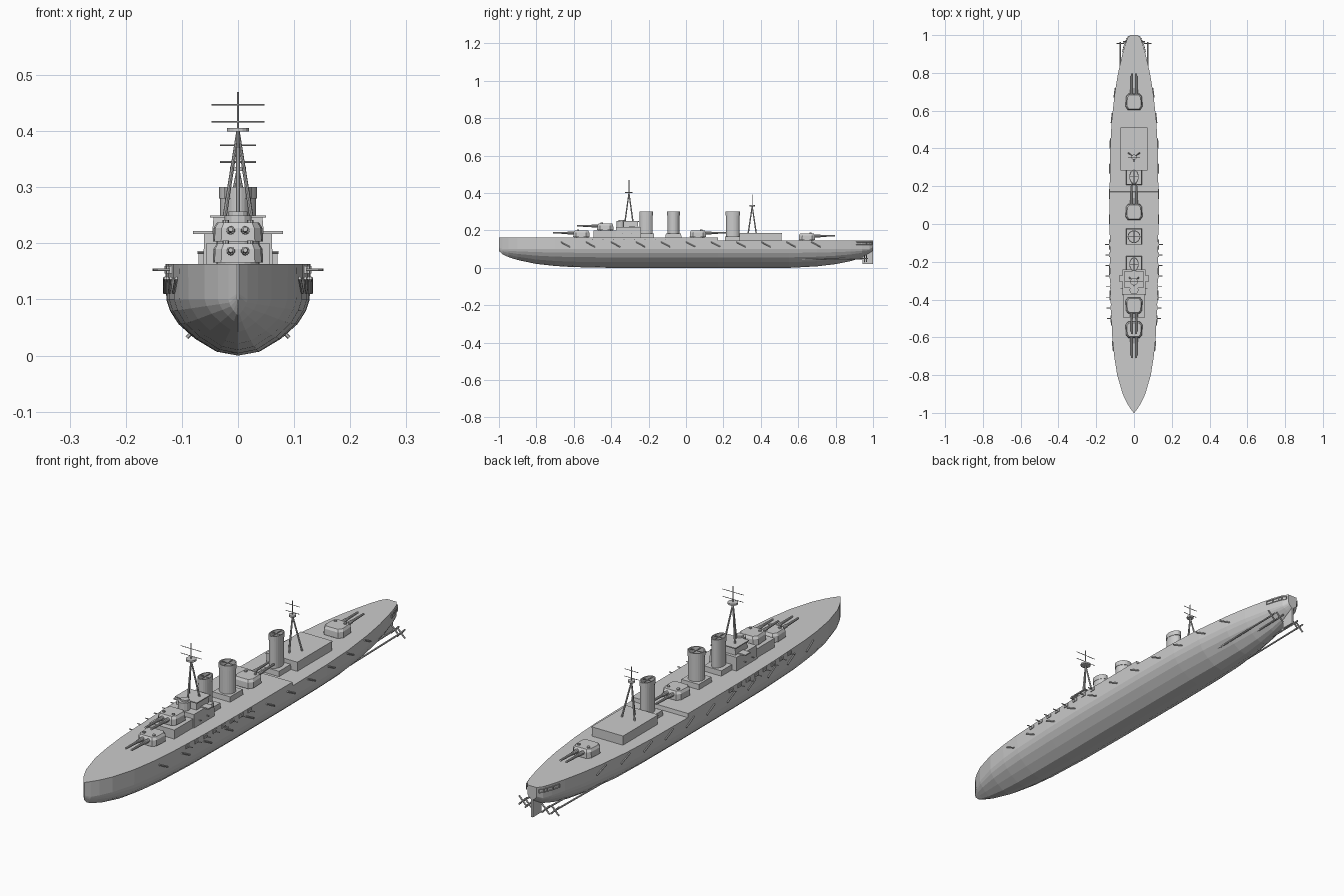
import bpy, bmesh, math
from mathutils import Vector

if "Cube" in bpy.data.objects:
    bpy.data.objects.remove(bpy.data.objects["Cube"])

def finish(bm, name):
    bmesh.ops.recalc_face_normals(bm, faces=bm.faces[:])
    me = bpy.data.meshes.new(name)
    bm.to_mesh(me)
    bm.free()
    ob = bpy.data.objects.new(name, me)
    bpy.context.collection.objects.link(ob)
    return ob

def loft(name, rings, cap=True):
    bm = bmesh.new()
    vs = [[bm.verts.new(p) for p in r] for r in rings]
    n = len(rings[0])
    for a, b in zip(vs, vs[1:]):
        for i in range(n):
            bm.faces.new((a[i], a[(i + 1) % n], b[(i + 1) % n], b[i]))
    if cap:
        bm.faces.new(vs[0])
        bm.faces.new(vs[-1])
    return finish(bm, name)

def prism(name, outline, c, z0, z1, top=1.0):
    return loft(name, [[(c[0] + x * s, c[1] + y * s, z) for x, y in outline]
                       for z, s in ((z0, 1), (z1, top))])

def box(name, x0, x1, y0, y1, z0, z1, top=1.0):
    hx, hy = (x1 - x0) / 2, (y1 - y0) / 2
    return prism(name, [(-hx, -hy), (hx, -hy), (hx, hy), (-hx, hy)],
                 ((x0 + x1) / 2, (y0 + y1) / 2), z0, z1, top)

def ellipse(rx, ry, n=20):
    return [(rx * math.cos(2 * math.pi * i / n), ry * math.sin(2 * math.pi * i / n)) for i in range(n)]

def rod(name, a, b, r, r2=None, n=8):
    a, b = Vector(a), Vector(b)
    d = b - a
    m = d.to_track_quat('Z', 'Y').to_matrix().to_4x4()
    m.translation = (a + b) / 2
    bm = bmesh.new()
    bmesh.ops.create_cone(bm, cap_ends=True, segments=n, radius1=r,
                          radius2=r if r2 is None else r2, depth=d.length, matrix=m)
    return finish(bm, name)

# Hull: stations of (y, half width, keel height)
ST = [(-1, .002, .09), (-.98, .017, .072), (-.95, .036, .058), (-.9, .06, .042), (-.8, .089, .021),
      (-.7, .105, .01), (-.6, .115, .004), (-.4, .124, 0), (-.2, .128, 0), (.17, .129, 0),
      (.172, .129, 0), (.4, .126, 0), (.55, .118, 0), (.7, .101, .008), (.8, .084, .02),
      (.88, .066, .036), (.94, .05, .055), (.98, .036, .078), (1, .021, .09)]
SEC = [(1, .1), (.95, .08), (.83, .056), (.6, .03), (.3, .007), (0, 0)]

def width(y):
    for a, b in zip(ST, ST[1:]):
        if a[0] <= y <= b[0]:
            return a[1] + (b[1] - a[1]) * (y - a[0]) / (b[0] - a[0])

rings = []
for y, w, k in ST:
    deck = .163 if y <= .17 else .147
    n = max(.1, k + .02)
    p = 1 + 6 * k
    half = [(w, deck)] + [(w * f ** p * .99, k + z / .1 * (n - k)) for f, z in SEC]
    rings.append([(x, y, z) for x, z in half] + [(-x, y, z) for x, z in half[-2::-1]])
loft("hull", rings)

# Rudder, propellers and shafts
box("rudder", -.004, .004, .945, 1, .02, .1)
for s in (-1, 1):
    for x, y in ((.073, .955), (.038, .965)):
        rod("propeller_shaft", (s * x, .42, .042), (s * x, y + .008, .05), .0035)
        for q in (1, -1):
            u = Vector((.018, 0, .018 * q))
            c = Vector((s * x, y, .05))
            rod("propeller_blade", c - u, c + u, .0035, n=6)

# Net booms, casemate guns and stern gallery along both sides
for s in (-1, 1):
    for i in range(11):
        y = -.67 + .134 * i
        rod("net_boom", (s * (width(y) + .002), y, .138),
            (s * (width(y + .05) + .002), y + .05, .112), .003, n=6)
    for i in range(8):
        y = -.5 + .056 * i
        x = width(y)
        a, b = sorted((s * (x - .01), s * (x + .003)))
        box("casemate", a, b, y - .012, y + .012, .146, .16)
        rod("casemate_gun", (s * x, y, .153), (s * (x + .024), y, .153), .0025, n=6)
    ys = [.91, .94, .965, .98, .995]
    pts = [(s * (width(y) + .004), y) for y in ys]
    for z in (.125, .138):
        for a, b in zip(pts, pts[1:]):
            rod("gallery_rail", (*a, z), (*b, z), .002, n=6)
    for a in pts:
        rod("gallery_post", (*a, .125), (*a, .138), .002, n=6)

# Turrets: d is the direction the guns point along y
HALF = [(.03, -.045), (.042, -.03), (.045, .024), (.032, .042)]

def turret(y, z, d, deck):
    out = HALF + [(-a, b) for a, b in HALF[::-1]]
    out = [(a, -b * d) for a, b in out]
    prism("barbette", ellipse(.038, .038), (0, y), deck - .01, z + .004)
    prism("turret_body", out, (0, y), z, z + .024, .97)
    prism("turret_roof", [(a * .97, b * .97) for a, b in out], (0, y), z + .024, z + .034, .86)
    for s in (-1, 1):
        rod("gun_barrel", (s * .013, y + d * .03, z + .02), (s * .013, y + d * .152, z + .022), .0062, .0042, 10)
        rod("gun_sleeve", (s * .013, y + d * .03, z + .02), (s * .013, y + d * .075, z + .0205), .008, .007, 10)
        prism("sighting_hood", ellipse(.006, .006, 8), (s * .022, y + d * .02), z + .03, z + .039)

turret(-.558, .166, -1, .163)
turret(-.43, .203, -1, .163)
turret(.062, .166, 1, .163)
turret(.645, .15, 1, .147)

# Forward superstructure
box("forward_deckhouse", -.057, .057, -.495, -.37, .16, .2)
box("main_deckhouse", -.062, .062, -.375, -.24, .16, .218, .97)
box("bridge_wings", -.08, .08, -.305, -.272, .217, .222)
box("bridge_house", -.046, .046, -.335, -.255, .217, .246, .95)
box("bridge_roof", -.05, .05, -.338, -.25, .246, .25)
prism("conning_tower", ellipse(.024, .022, 12), (0, -.35), .21, .25)
prism("conning_tower_cap", ellipse(.017, .015, 12), (0, -.345), .25, .257)
for s in (-1, 1):
    for y in (-.34, -.29):
        rod("deck_gun", (s * .055, y, .183), (s * .072, y, .183), .002, n=6)

# Aft superstructure
box("aft_deckhouse", -.07, .07, .285, .51, .14, .182)
box("aft_deckhouse_roof", -.072, .072, .283, .512, .182, .186)

# Funnels with open tops and a cap band
for y, rx, ry, deck in ((-.213, .024, .036, .163), (-.067, .033, .033, .163), (.25, .024, .037, .147)):
    box("funnel_base", -.042, .042, y - .043, y + .043, deck - .01, deck + .021, .95)
    loft("funnel", [[(a * s, y + b * s, z) for a, b in ellipse(rx, ry, 24)]
                    for z, s in ((deck, .96), (.28, .96), (.28, 1.02), (.3, 1.02), (.3, .88), (.27, .88))])
    rod("funnel_grille", (0, y - ry * .95, .297), (0, y + ry * .95, .297), .002, n=6)
    rod("funnel_grille", (-rx * .95, y, .297), (rx * .95, y, .297), .002, n=6)

# Tripod masts with spotting top, pole and yards
def mast(y, base, apex, tip, disc, yard, levels, splay):
    for x, dy in ((0, -.022), (splay, .022), (-splay, .022)):
        rod("mast_leg", (x, y + dy, base), (0, y, apex), .0038, .003)
    prism("spotting_top", ellipse(disc, disc, 16), (0, y), apex - .001, apex + .006)
    rod("mast_pole", (0, y, apex), (0, y, tip), .002, n=6)
    for z in levels:
        rod("mast_yard", (-yard, y, z), (yard, y, z), .0014, n=6)

mast(-.305, .24, .4, .47, .02, .047, (.417, .447), .025)
mast(.354, .18, .33, .392, .014, .032, (.345, .375), .03)
